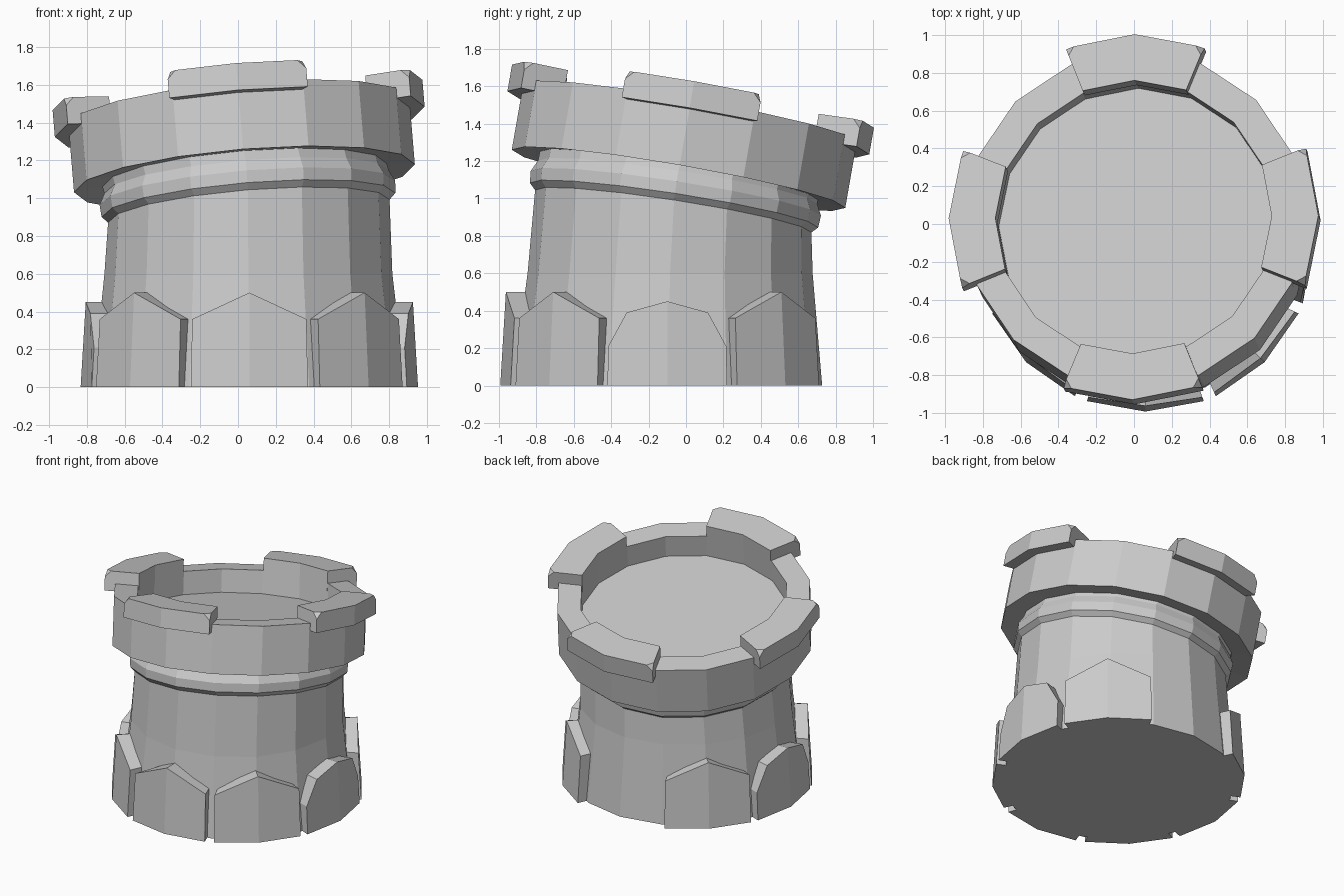
import bpy, bmesh
from math import sin, cos, radians
from mathutils import Vector, Matrix

if "Cube" in bpy.data.objects:
    bpy.data.objects.remove(bpy.data.objects["Cube"])

N = 16


def leaning(origin, axis):
    turn = Vector((0, 0, 1)).rotation_difference(Vector(axis).normalized())
    return Matrix.Translation(origin) @ turn.to_matrix().to_4x4()


# Leaning frames of the head and collar, upright frame of the base
LEAN = leaning((0.034, -0.04, 1.105), (-0.083, 0.175, 1))
NECK = leaning((0.045, -0.045, 1.087), (-0.083, 0.155, 1))
BASE = Matrix.Translation((0.06, -0.1, 0))


def polar(r, deg, z):
    return Vector((r * cos(radians(deg)), r * sin(radians(deg)), z))


def finish(name, bm):
    bmesh.ops.recalc_face_normals(bm, faces=bm.faces)
    me = bpy.data.meshes.new(name)
    bm.to_mesh(me)
    bm.free()
    ob = bpy.data.objects.new(name, me)
    bpy.context.collection.objects.link(ob)
    return ob


def loft(name, rings):
    """Closed skin through 16-sided rings given as (matrix, radius, height)."""
    bm = bmesh.new()
    loops = [[bm.verts.new(m @ polar(r, 360 * i / N, h)) for i in range(N)] for m, r, h in rings]
    for a, b in zip(loops, loops[1:]):
        for i in range(N):
            j = (i + 1) % N
            bm.faces.new((a[i], a[j], b[j], b[i]))
    bm.faces.new(loops[0])
    bm.faces.new(loops[-1])
    return finish(name, bm)


def curved_block(name, frame, angle, half, r_in, r_out, taper=0.0, chip=0.0):
    """Block wrapped round the axis. half: outline (angle, z) from bottom centre to top centre."""
    bm = bmesh.new()
    k = len(half)
    outline = half + [(-a, z) for a, z in half[-2:0:-1]]
    inner = [bm.verts.new(frame @ polar(r_in, angle + a, z)) for a, z in outline]
    outer = [bm.verts.new(frame @ polar(r_out - taper * z, angle + a, z)) for a, z in outline]
    for vs in (inner, outer):
        bm.faces.new(vs[:k])
        bm.faces.new(vs[k - 1:] + vs[:1])
    n = len(outline)
    for i in range(n):
        j = (i + 1) % n
        bm.faces.new((inner[i], inner[j], outer[j], outer[i]))
    if chip:
        # broken upper outer corners
        bmesh.ops.bevel(bm, geom=[outer[k - 2], outer[k]], offset=chip, segments=1, affect='VERTICES')
    return finish(name, bm)


# Tower shaft, bending into the lean
loft("shaft", [
    (BASE, 0.828, 0.0),
    (BASE @ Matrix.Translation((-0.005, 0.015, 0)), 0.762, 0.6),
    (NECK, 0.747, -0.15),
    (NECK, 0.74, -0.10),
])

# Collar moulding
loft("collar", [
    (NECK, 0.74, -0.165),
    (NECK, 0.78, -0.125),
    (NECK, 0.785, -0.06),
    (NECK, 0.755, 0.0),
    (LEAN, 0.755, 0.03),
])

# Overhanging parapet with sunken floor
loft("parapet", [
    (LEAN, 0.73, 0.02),
    (LEAN, 0.905, 0.0),
    (LEAN, 0.905, 0.36),
    (LEAN, 0.737, 0.36),
    (LEAN, 0.737, 0.19),
])

# Four battlements gripping the rim
for i in range(4):
    curved_block(f"battlement_{i + 1}", LEAN, 90 * i,
                 [(0, 0.305), (22, 0.305), (22, 0.45), (0, 0.45)], 0.734, 0.982, chip=0.045)

# Base buttresses all round except the back
POINTED = [(0, 0), (20.3, 0), (20.3, 0.36), (0, 0.5)]
ARCHED = [(0, 0), (21, 0), (21, 0.21), (14.5, 0.39), (0, 0.45)]
for i in range(8):
    if i != 2:
        curved_block(f"buttress_{i + 1}", BASE, 45 * i,
                     ARCHED if i in (0, 4) else POINTED, 0.7, 0.893, taper=0.06)
